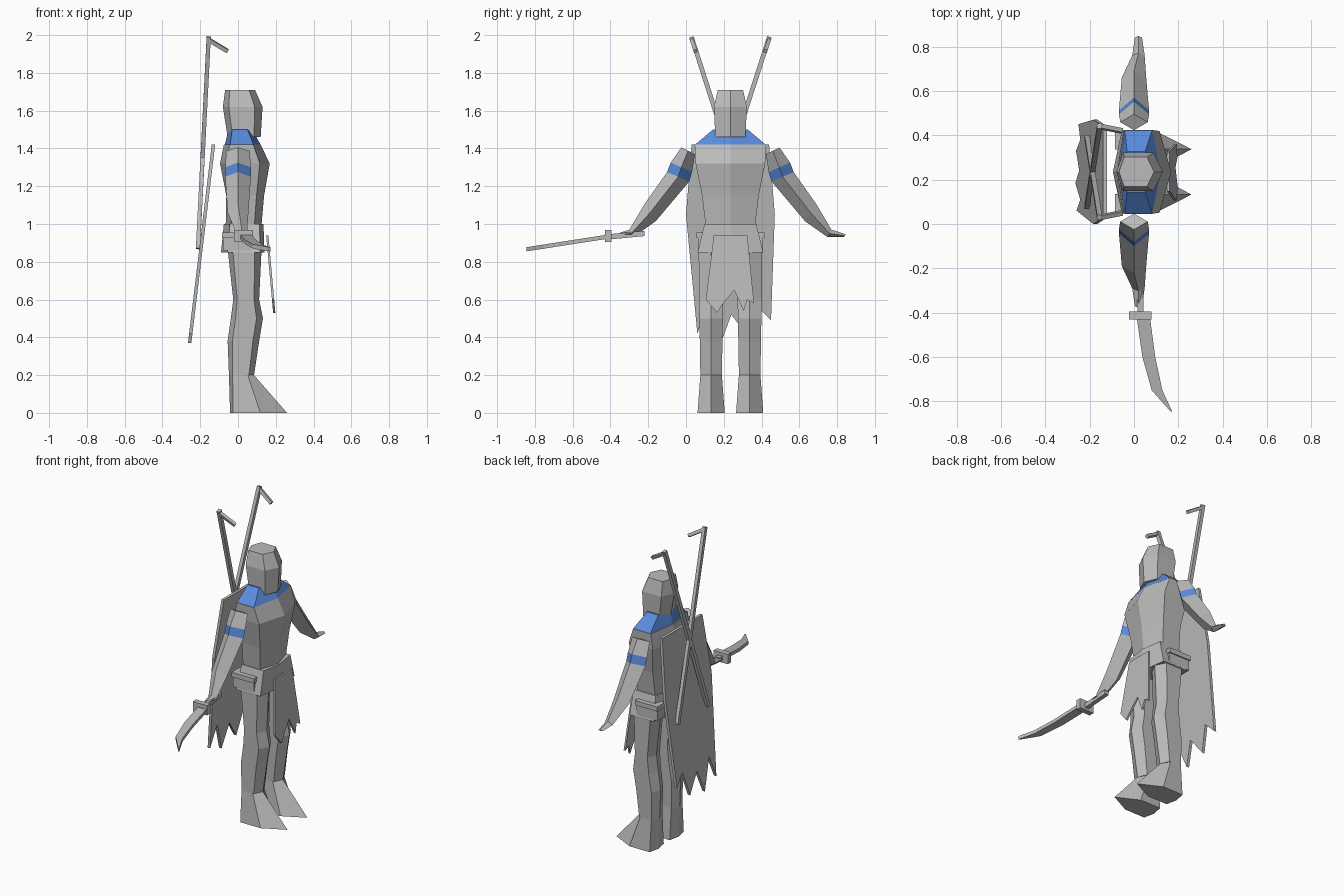
import bpy, bmesh
from mathutils import Vector

cube = bpy.data.objects.get("Cube")
if cube:
    bpy.data.objects.remove(cube, do_unlink=True)

MID = 0.235  # y of the figure's plane of symmetry


def material(name, colour):
    m = bpy.data.materials.new(name)
    m.use_nodes = True
    m.diffuse_color = colour
    m.node_tree.nodes["Principled BSDF"].inputs["Base Color"].default_value = colour
    return m


GRAY = material("plain gray", (0.5, 0.5, 0.5, 1))
BLUE = material("cloth blue", (0.10, 0.26, 0.72, 1))


def loft(name, rings, mat=GRAY, band=None):
    """Skin equal-sized rings of points; band is the segment coloured blue."""
    bm = bmesh.new()
    loops = [[bm.verts.new(p) for p in ring] for ring in rings]
    n = len(loops[0])
    for k, (a, b) in enumerate(zip(loops, loops[1:])):
        for i in range(n):
            j = (i + 1) % n
            f = bm.faces.new((a[i], a[j], b[j], b[i]))
            f.material_index = int(k == band)
    bm.faces.new(loops[0])
    bm.faces.new(loops[-1])
    bmesh.ops.recalc_face_normals(bm, faces=bm.faces)
    mesh = bpy.data.meshes.new(name)
    bm.to_mesh(mesh)
    bm.free()
    mesh.materials.append(mat)
    if band is not None:
        mesh.materials.append(BLUE)
    obj = bpy.data.objects.new(name, mesh)
    bpy.context.collection.objects.link(obj)
    return obj


def hexagon(z, back, front, half, y=MID, back_in=0.15, front_in=0.2):
    """Six-sided section with a ridge at the front and at the back."""
    size = front - back
    b, f = back + size * back_in, front - size * front_in
    return [(front, y, z), (f, y + half, z), (b, y + half, z),
            (back, y, z), (b, y - half, z), (f, y - half, z)]


def beam(name, start, end, width, depth):
    """Square bar between two points."""
    a, b = Vector(start), Vector(end)
    axis = (b - a).normalized()
    u = axis.cross(Vector((1, 0, 0))).normalized() * width / 2
    v = axis.cross(u).normalized() * depth / 2
    return loft(name, [[p + u + v, p + u - v, p - u - v, p - u + v] for p in (a, b)])


def cloth(name, outline, x_of, thick):
    """Ragged sheet from a (y, z) outline, leaning along x."""
    return loft(name, [[(x_of(z) + d, y, z) for y, z in outline]
                       for d in (-thick / 2, thick / 2)])


# Head, collar and body
loft("head", [hexagon(1.46, -0.055, 0.12, 0.08),
              hexagon(1.62, -0.08, 0.13, 0.087),
              hexagon(1.71, -0.068, 0.09, 0.067)])
loft("collar", [hexagon(1.42, -0.07, 0.12, 0.187),
                hexagon(1.50, -0.05, 0.075, 0.092)], BLUE)
loft("torso", [hexagon(z, b, f, h) for z, b, f, h in (
    (1.00, -0.065, 0.125, 0.132), (1.15, -0.062, 0.138, 0.150),
    (1.32, -0.095, 0.168, 0.184), (1.42, -0.075, 0.120, 0.189))])
loft("jacket_skirt", [hexagon(0.85, -0.09, 0.14, 0.174, front_in=0.1),
                      hexagon(1.00, -0.075, 0.135, 0.137, front_in=0.1)])

for s, side in ((-1, "right"), (1, "left")):
    # Leg with a long pointed boot
    y = MID + s * 0.102
    loft(side + "_leg", [
        hexagon(0.87, -0.055, 0.125, 0.066, y),
        hexagon(0.60, -0.025, 0.112, 0.064, y),
        hexagon(0.50, -0.038, 0.132, 0.062, y),
        hexagon(0.38, -0.055, 0.112, 0.060, y),
        hexagon(0.20, -0.048, 0.085, 0.057, y)])
    loft(side + "_boot", [
        hexagon(0.20, -0.048, 0.085, 0.057, y, front_in=0.25),
        hexagon(0.00, -0.042, 0.260, 0.072, y, back_in=0.05, front_in=0.47)])

    # Hip pouch with its flap
    for part, low, high, reach, length in (("pouch", 0.86, 0.95, 0.172, 0.08),
                                           ("flap", 0.925, 0.955, 0.180, 0.085)):
        loft(f"{side}_{part}", [[(x, MID + s * r, z) for x, r in (
            (-length, 0.1), (length - 0.01, 0.1),
            (length - 0.01, reach), (-length, reach))] for z in (low, high)])

    # Arm: diamond sections given by outer and inner edge offsets and heights
    arm = []
    for yo, zo, yi, zi, w in ((0.260, 1.405, 0.188, 1.370, 0.062),
                              (0.316, 1.325, 0.203, 1.275, 0.068),
                              (0.335, 1.275, 0.218, 1.225, 0.068),
                              (0.455, 1.105, 0.395, 1.015, 0.055),
                              (0.535, 0.970, 0.515, 0.930, 0.028),
                              (0.612, 0.945, 0.600, 0.932, 0.016)):
        ym, zm = MID + s * (yo + yi) / 2, (zo + zi) / 2
        shift = 0.02 if yo > 0.5 else 0.0
        arm.append([(shift, MID + s * yo, zo), (shift + w, ym, zm),
                    (shift, MID + s * yi, zi), (shift - w, ym, zm)])
    loft(side + "_arm", arm, band=1)

    # Crossed hooked pole on the back
    top = (-0.155, MID + s * 0.206, 1.99)
    beam(side + "_pole", top, (-0.212, MID - s * 0.155, 0.87), 0.024, 0.022)
    beam(side + "_pole_hook", (-0.155, MID + s * 0.205, 1.975),
         (-0.055, MID + s * 0.185, 1.915), 0.02, 0.02)

# Ragged cape and front cloth
cloth("cape", [(0.03, 1.42), (0.00, 1.05), (0.06, 0.42), (0.11, 0.56),
               (0.185, 0.37), (0.24, 0.52), (0.33, 0.40), (0.38, 0.56),
               (0.45, 0.49), (0.47, 1.05), (0.44, 1.42)],
      lambda z: -0.13 - (1.42 - z) * 0.12, 0.018)
cloth("front_cloth", [(0.147, 0.94), (0.105, 0.60), (0.165, 0.53),
                      (0.19, 0.57), (0.255, 0.65), (0.305, 0.54),
                      (0.325, 0.60), (0.36, 0.58), (0.325, 0.94)],
      lambda z: 0.155 + (0.94 - z) * 0.09, 0.012)

# Curved sword held in the right hand
beam("sword_grip", (0.025, -0.22, 0.95), (0.03, -0.43, 0.93), 0.028, 0.028)
loft("sword_guard", [[(x, y, z) for x, z in ((-0.022, 0.905), (0.08, 0.905),
                                             (0.08, 0.968), (-0.022, 0.968))]
                     for y in (-0.395, -0.43)])
blade = []
for y, x0, x1 in ((-0.42, 0.012, 0.072), (-0.60, 0.038, 0.096),
                  (-0.75, 0.080, 0.128), (-0.845, 0.165, 0.172)):
    z = 0.932 + (y + 0.42) * 0.155
    blade.append([(x0, y, z - 0.011), (x1, y, z - 0.011),
                  (x1, y, z + 0.011), (x0, y, z + 0.011)])
loft("sword_blade", blade)
